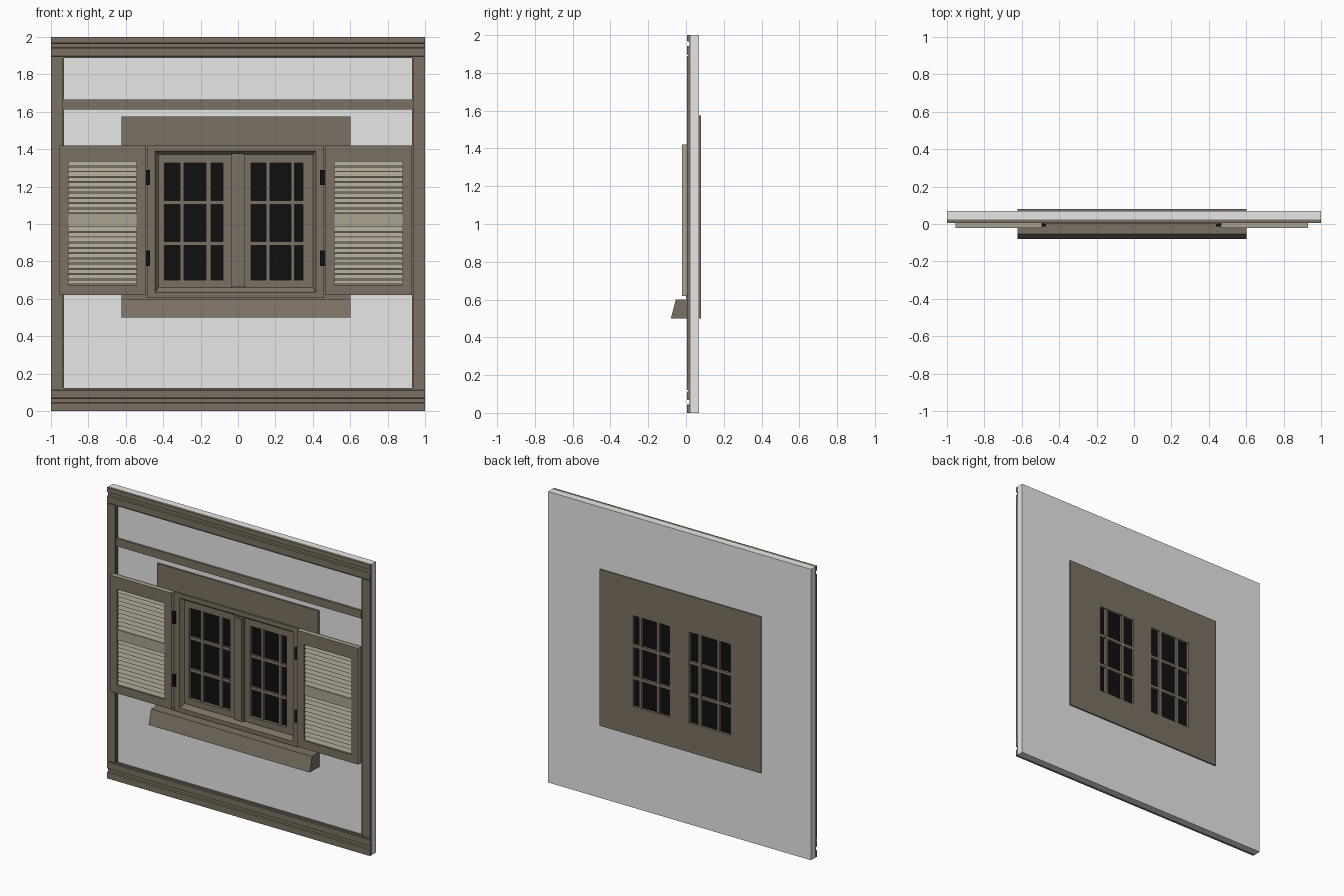
import bpy, bmesh

if "Cube" in bpy.data.objects:
    bpy.data.objects.remove(bpy.data.objects["Cube"])


def material(name, rgb):
    m = bpy.data.materials.new(name)
    m.diffuse_color = (*rgb, 1)
    m.use_nodes = True
    m.node_tree.nodes["Principled BSDF"].inputs["Base Color"].default_value = m.diffuse_color
    return m


PLASTER = material("white_plaster", (0.8, 0.8, 0.8))
WOOD = material("brown_wood", (0.20, 0.167, 0.125))
SLAT = material("tan_slat", (0.41, 0.37, 0.285))
BLACK = material("black", (0.005, 0.005, 0.005))


def finish(name, bm, *mats):
    bmesh.ops.recalc_face_normals(bm, faces=bm.faces)
    me = bpy.data.meshes.new(name)
    bm.to_mesh(me)
    bm.free()
    for m in mats:
        me.materials.append(m)
    ob = bpy.data.objects.new(name, me)
    bpy.context.collection.objects.link(ob)
    return ob


def add_extrusion(bm, profile, x0, x1):
    """Extrude a (y, z) profile along x."""
    a = [bm.verts.new((x0, y, z)) for y, z in profile]
    b = [bm.verts.new((x1, y, z)) for y, z in profile]
    bm.faces.new(a)
    bm.faces.new(b[::-1])
    for i in range(len(a)):
        j = (i + 1) % len(a)
        bm.faces.new((a[i], b[i], b[j], a[j]))


def add_box(bm, x0, x1, y0, y1, z0, z1):
    add_extrusion(bm, [(y0, z0), (y1, z0), (y1, z1), (y0, z1)], x0, x1)


def boxes(name, mat, items):
    bm = bmesh.new()
    for b in items:
        add_box(bm, *b)
    return finish(name, bm, mat)


def extrusion(name, mat, profile, x0, x1):
    bm = bmesh.new()
    add_extrusion(bm, profile, x0, x1)
    return finish(name, bm, mat)


def ring(name, loops, *mats):
    """Rectangular frame lofted through loops of (x0, x1, z0, z1, y).
    The faces joining the last loop to the first form the outer edge."""
    bm = bmesh.new()
    vs = [[bm.verts.new((x, y, z)) for x, z in
           ((x0, z0), (x1, z0), (x1, z1), (x0, z1))] for x0, x1, z0, z1, y in loops]
    for k in range(len(vs)):
        a, b = vs[k], vs[(k + 1) % len(vs)]
        for i in range(4):
            j = (i + 1) % 4
            f = bm.faces.new((a[i], a[j], b[j], b[i]))
            if len(mats) > 1 and k == len(vs) - 1:
                f.material_index = 1
    return finish(name, bm, *mats)


def flat_ring(name, outer, inner, y0, y1, *mats):
    return ring(name, [(*outer, y0), (*inner, y0), (*inner, y1), (*outer, y1)], *mats)


# Wall slab with the window opening
OPENING = (-0.47, 0.445, 0.62, 1.405)
flat_ring("wall", (-1, 1, 0, 2), OPENING, 0.025, 0.07, PLASTER)

# Grooved top and bottom trim
mould = [(0.025, 1.887), (0.013, 1.887), (0.013, 1.895), (0.005, 1.897), (0.005, 1.941),
         (0.018, 1.943), (0.018, 1.966), (0.005, 1.968), (0.005, 2.0), (0.025, 2.0)]
extrusion("top_trim", WOOD, mould, -1, 1)
extrusion("bottom_trim", WOOD, [(0.025, 0.123), (0.013, 0.123), (0.013, 0.113), (0.005, 0.111),
          (0.005, 0.07), (0.018, 0.068), (0.018, 0.045), (0.005, 0.043),
          (0.005, 0), (0.025, 0)], -1, 1)

# Side posts with a thin inner step, and the cross rail
for side, s in (("left", -1), ("right", 1)):
    a, b = sorted((s * 1.0, s * 0.938))
    c, d = sorted((s * 0.938, s * 0.93))
    boxes(side + "_post", WOOD, [(a, b, 0.006, 0.025, 0.12, 1.89),
                                 (c, d, 0.016, 0.025, 0.12, 1.89)])
boxes("cross_rail", WOOD, [(-0.93, 0.93, 0.01, 0.025, 1.612, 1.665)])

# Casing board through the wall, and sloped sill
flat_ring("casing", (-0.624, 0.601, 0.5, 1.575), OPENING, 0.013, 0.025, WOOD)
flat_ring("back_casing", (-0.624, 0.601, 0.5, 1.575), (-0.425, 0.40, 0.66, 1.372),
          0.07, 0.079, WOOD)
extrusion("sill", WOOD, [(0.02, 0.5), (-0.08, 0.5), (-0.054, 0.6), (0.02, 0.6)], -0.624, 0.601)

# Window frame with bevelled inner edge
ring("window_frame", [(-0.487, 0.46, 0.605, 1.42, 0.0), (-0.445, 0.418, 0.635, 1.39, 0.0),
                      (-0.437, 0.41, 0.642, 1.384, 0.012), (-0.425, 0.40, 0.66, 1.372, 0.026),
                      (-0.425, 0.40, 0.66, 1.372, 0.07), (-0.487, 0.46, 0.605, 1.42, 0.07)], WOOD)

# Sashes, glazing bars and glass
SASHES = (("left", -0.425, 0.0, -0.392, -0.08, ((-0.31, -0.29), (-0.17, -0.145))),
          ("right", 0.0, 0.40, 0.07, 0.348, ((0.15, 0.17), (0.283, 0.303))))
for side, o0, o1, i0, i1, bars in SASHES:
    flat_ring(side + "_sash", (o0, o1, 0.66, 1.372), (i0, i1, 0.70, 1.325), 0.028, 0.079, WOOD)
    items = [(a, b, 0.034, 0.078, 0.70, 1.325) for a, b in bars]
    items += [(i0, i1, 0.036, 0.077, z, z + 0.021) for z in (0.885, 1.105)]
    boxes(side + "_glazing_bars", WOOD, items)
    boxes(side + "_glass", BLACK, [(i0, i1, 0.05, 0.062, 0.70, 1.325)])
boxes("centre_post", WOOD, [(-0.034, 0.035, 0.008, 0.03, 0.662, 1.378),
                            (-0.022, 0.023, 0.003, 0.01, 0.672, 1.368)])

# Louvred shutters and their hinges
for side, x0, x1, i0, i1, h0, h1 in (("left", -0.955, -0.492, -0.905, -0.543, -0.494, -0.471),
                                     ("right", 0.465, 0.93, 0.517, 0.88, 0.438, 0.467)):
    flat_ring(side + "_shutter_frame", (x0, x1, 0.62, 1.42), (i0, i1, 0.675, 1.335),
              -0.022, 0.01, WOOD, SLAT)
    boxes(side + "_shutter_back", WOOD, [(i0, i1, 0.003, 0.009, 0.675, 1.335)])
    bm = bmesh.new()
    for z0, z1, n in ((0.675, 0.985, 11), (1.055, 1.335, 10)):
        p = (z1 - z0) / n
        for k in range(n):
            z = z0 + k * p
            add_extrusion(bm, [(-0.016, z + 0.003), (-0.006, z + p - 0.002),
                               (0.0, z + p - 0.002), (-0.01, z + 0.003)], i0, i1)
    add_box(bm, i0, i1, -0.018, 0.004, 0.985, 1.055)
    finish(side + "_shutter_louvres", bm, SLAT)
    boxes(side + "_hinges", BLACK, [(h0, h1, -0.013, 0.009, z, z + 0.082) for z in (0.775, 1.208)])
